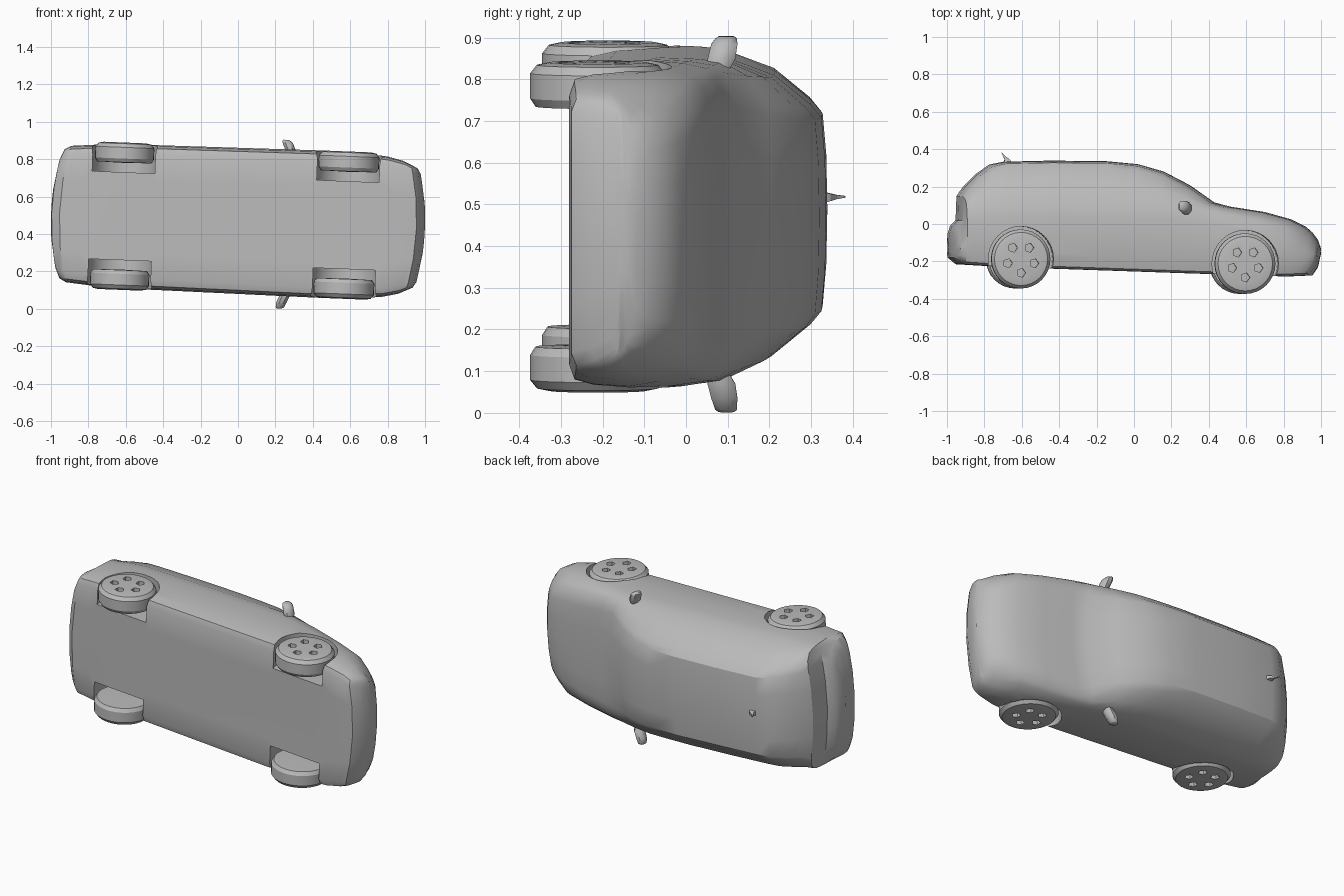
import bpy, bmesh, math
from mathutils import Matrix

cube = bpy.data.objects.get("Cube")
if cube:
    bpy.data.objects.remove(cube, do_unlink=True)

# One plain grey
grey = bpy.data.materials.new("plain grey")
grey.use_nodes = True
COLOUR = (0.5, 0.5, 0.5, 1)
grey.diffuse_color = COLOUR
grey.node_tree.nodes["Principled BSDF"].inputs["Base Color"].default_value = COLOUR

# The car lies on its side: length along x, its roof towards +y, slightly yawed
POSE = Matrix.Translation((0, 0, 0.47)) @ Matrix.Rotation(0.04, 4, 'Y')


def make(name, bm):
    bmesh.ops.remove_doubles(bm, verts=bm.verts, dist=1e-5)
    bmesh.ops.recalc_face_normals(bm, faces=bm.faces)
    me = bpy.data.meshes.new(name)
    bm.to_mesh(me)
    bm.free()
    me.materials.append(grey)
    ob = bpy.data.objects.new(name, me)
    bpy.context.collection.objects.link(ob)
    ob.matrix_world = POSE
    return ob


def select(ob):
    bpy.ops.object.select_all(action='DESELECT')
    ob.select_set(True)
    bpy.context.view_layer.objects.active = ob


def cut(ob, cutter):
    mod = ob.modifiers.new("cut", 'BOOLEAN')
    mod.operation, mod.solver, mod.object = 'DIFFERENCE', 'EXACT', cutter
    select(ob)
    bpy.ops.object.modifier_apply(modifier=mod.name)
    bpy.data.objects.remove(cutter, do_unlink=True)


def smooth(ob, angle=32):
    select(ob)
    bpy.ops.object.shade_smooth_by_angle(angle=math.radians(angle))


def loft(bm, rings):
    rows = [[bm.verts.new(p) for p in r] for r in rings]
    n = len(rows[0])
    for a, b in zip(rows, rows[1:]):
        for i in range(n):
            j = (i + 1) % n
            bm.faces.new((a[i], a[j], b[j], b[i]))
    bm.faces.new(rows[0])
    bm.faces.new(rows[-1][::-1])


def along(curve, x):
    """Height or width at x on a line through a few points."""
    for (x0, v0), (x1, v1) in zip(curve, curve[1:]):
        if x <= x1:
            return v0 + (v1 - v0) * (x - x0) / (x1 - x0)


# Outlines of the body along its length
top_line = [(-1, -.09), (-.997, -.05), (-.985, -.01), (-.955, .02), (-.95, .15),
            (-.915, .2), (-.85, .265), (-.775, .318), (-.7, .333), (-.45, .339),
            (-.15, .336), (.02, .32), (.16, .28), (.3, .207), (.43, .115), (.52, .092),
            (.7, .064), (.84, .025), (.92, -.015), (.955, -.045), (.985, -.085),
            (.997, -.12), (1, -.135)]
belt_line = [(-1, -.11), (-.955, -.03), (-.95, .07), (-.775, .09), (.3, .088),
             (.52, .05), (.84, -.02), (1, -.147)]
bottom_line = [(-1, -.16), (-.997, -.18), (-.955, -.215), (-.7, -.23), (.84, -.28),
               (.955, -.275), (.985, -.23), (1, -.16)]
flank = [(-1, .14), (-.997, .29), (-.985, .345), (-.95, .365), (-.7, .385),
         (.52, .394), (.7, .39), (.84, .375), (.92, .355), (.985, .32), (.997, .29), (1, .14)]
roof = [(-1, .1), (-.997, .25), (-.955, .31), (-.915, .28), (-.7, .26), (.02, .265),
        (.3, .29), (.43, .32), (.84, .27), (.985, .23), (.997, .2), (1, .1)]
bow_line = [(-1, -.06), (-.7, -.02), (-.45, 0), (.02, .03), (.3, .06), (1, .06)]


def section(x):
    """Closed cross-section of the shell, bowed in plan."""
    b, belt, top, w, wr, bow = (along(c, x) for c in
                                (bottom_line, belt_line, top_line, flank, roof, bow_line))
    wb = w * (.975 - .07 * min(1, max(0, (x - .35) / .5)))
    h = top - belt
    half = [(0, b), (.5 * w, b), (.86 * w, b), (.95 * w, b + .012),
            (.985 * w, b + (belt - b) * .22), (w, b + (belt - b) * .55),
            ((w * 2 + wb) / 3, b + (belt - b) * .82), (wb, belt),
            ((wb + wr) / 2 + .012, belt + h * .5), (wr, top - .15 * h),
            (.88 * wr, top - .045 * h), (.5 * wr, top - .01 * h), (0, top)]
    ring = half + [(-z, y) for z, y in half[-2:0:-1]]
    return [(x - bow * (z / .4) ** 2, y, z) for z, y in ring]


bm = bmesh.new()
loft(bm, [section(x) for x, _ in top_line])
body = make("body", bm)

# Wheel positions: x, y, radius
WHEELS = {"rear": (-.62, -.187, .158), "front": (.58, -.212, .162)}


def prism(name, centre, radius, z0, z1, sides, turn=0):
    bm = bmesh.new()
    bmesh.ops.create_cone(
        bm, cap_ends=True, segments=sides, radius1=radius, radius2=radius, depth=abs(z1 - z0),
        matrix=Matrix.Translation((*centre, (z0 + z1) / 2)) @ Matrix.Rotation(turn, 4, 'Z'))
    ob = make(name, bm)
    ob.hide_render = True
    return ob


def wheel(name, x, y, r, s):
    profile = [(0, .391), (.72 * r, .394), (.90 * r, .388), (r, .368),
               (r, .308), (.92 * r, .288), (0, .285)]
    bm = bmesh.new()
    vs = [bm.verts.new((x + a, y, s * z)) for a, z in profile]
    es = [bm.edges.new(p) for p in zip(vs, vs[1:])]
    bmesh.ops.spin(bm, geom=vs + es, cent=(x, y, 0), axis=(0, 0, 1),
                   angle=math.tau, steps=32, use_duplicate=False)
    ob = make(name, bm)
    # Five openings between the spokes
    for k in range(5):
        a = -math.pi / 2 + k * math.tau / 5
        c = (x + .074 * math.cos(a), y + .074 * math.sin(a))
        cut(ob, prism("hole_cutter", c, .025, s * .355, s * .42, 5, a))
    smooth(ob)


for place, (x, y, r) in WHEELS.items():
    for side, s in (("left", 1), ("right", -1)):
        cut(body, prism("well_cutter", (x, y), r + .016, s * .235, s * .5, 32))
        wheel(f"{place}_wheel_{side}", x, y, r, s)
smooth(body)

# Door mirrors: tapering pods leaning backwards
for side, s, tip in (("upper", 1, .443), ("lower", -1, .459)):
    bm = bmesh.new()
    rings = []
    for z, cx, cy, rx, ry in ((.35, .27, .075, .022, .022), (.39, .265, .085, .030, .036),
                              (.425, .25, .092, .030, .034), (tip - .006, .242, .096, .024, .028),
                              (tip, .238, .097, .014, .02)):
        rings.append([(cx + rx * math.cos(k * math.tau / 8 + .39),
                       cy + ry * math.sin(k * math.tau / 8 + .39), s * z) for k in range(8)])
    loft(bm, rings)
    smooth(make(f"{side}_mirror", bm), 45)

# Roof aerial: small base and a raked fin
bm = bmesh.new()
loft(bm, [[(cx - l, y, .02 - t), (cx + l, y, .02 - t), (cx + l, y, .02 + t), (cx - l, y, .02 + t)]
          for cx, y, l, t in ((-.675, .325, .022, .014), (-.68, .346, .014, .009),
                              (-.695, .362, .006, .005), (-.71, .383, .002, .002))])
make("roof_aerial", bm)
